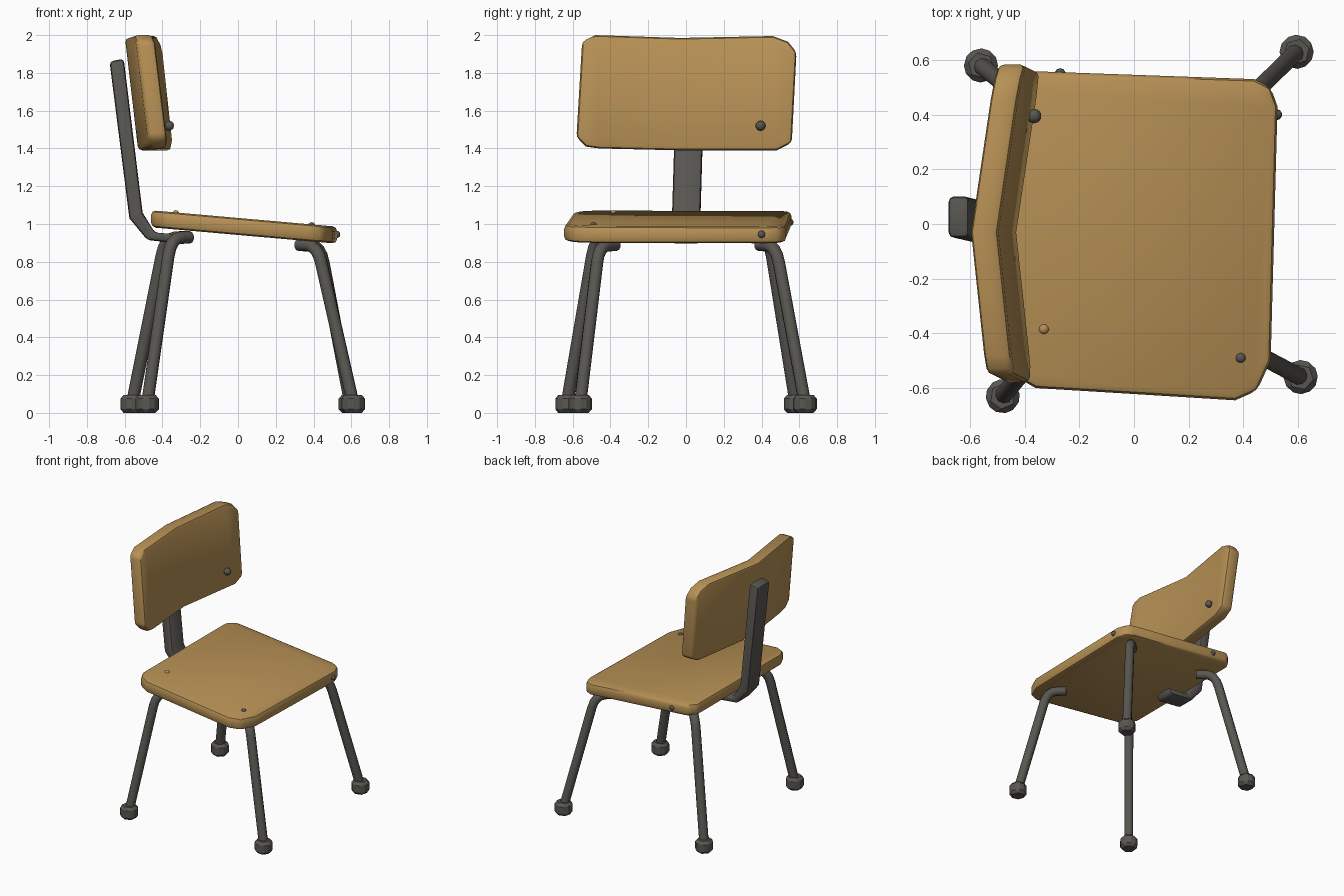
import bpy, bmesh, math
from mathutils import Vector

cube = bpy.data.objects.get("Cube")
if cube:
    bpy.data.objects.remove(cube, do_unlink=True)


def material(name, rgb):
    m = bpy.data.materials.new(name)
    m.use_nodes = True
    m.diffuse_color = (*rgb, 1)
    m.node_tree.nodes["Principled BSDF"].inputs["Base Color"].default_value = (*rgb, 1)
    return m


WOOD = material("warm wood", (0.47, 0.28, 0.09))
METAL = material("dark metal", (0.10, 0.094, 0.083))


def finish(name, bm, mat, bevel=0.0, segments=2, smooth=40):
    """Round the sharp edges, then turn the bmesh into an object."""
    bmesh.ops.recalc_face_normals(bm, faces=bm.faces)
    if bevel:
        sharp = [e for e in bm.edges if e.calc_face_angle(0) > math.radians(38)]
        bmesh.ops.bevel(bm, geom=sharp, offset=bevel, segments=segments,
                        profile=0.5, affect='EDGES', clamp_overlap=True)
    mesh = bpy.data.meshes.new(name)
    bm.to_mesh(mesh)
    bm.free()
    ob = bpy.data.objects.new(name, mesh)
    bpy.context.collection.objects.link(ob)
    mesh.materials.append(mat)
    bpy.ops.object.select_all(action='DESELECT')
    ob.select_set(True)
    bpy.context.view_layer.objects.active = ob
    bpy.ops.object.shade_smooth_by_angle(angle=math.radians(smooth))
    return ob


def slab(polygons, offset):
    """Extrude joined polygons along an offset vector into a closed slab."""
    bm = bmesh.new()
    for poly in polygons:
        bm.faces.new([bm.verts.new(p) for p in poly])
    bmesh.ops.remove_doubles(bm, verts=bm.verts, dist=0.0005)
    res = bmesh.ops.extrude_face_region(bm, geom=bm.faces[:], use_keep_orig=True)
    moved = [g for g in res["geom"] if isinstance(g, bmesh.types.BMVert)]
    bmesh.ops.translate(bm, verts=moved, vec=offset)
    return bm


# Seat: sloping board with cut corners and a slightly sunken right edge
outline = [(-0.46, -0.50), (-0.43, -0.56), (-0.36, -0.60), (0.0, -0.622), (0.37, -0.645),
           (0.45, -0.61), (0.50, -0.50), (0.525, 0.43), (0.50, 0.50), (0.44, 0.53),
           (-0.40, 0.56), (-0.455, 0.50)]
bm = slab([[(x, y, 0.942 - 0.088 * x) for x, y in outline]], Vector((0, 0, 0.09)))
bm.normal_update()
top = max(bm.faces, key=lambda f: f.calc_center_median().z)
rim = top.verts[:]
bmesh.ops.inset_region(bm, faces=[top], thickness=0.11)
for v in rim:
    if v.co.y < -0.55 and abs(v.co.x) < 0.44:
        v.co.z -= 0.022
finish("seat", bm, WOOD, 0.025)


# Backrest: leaning board folded along its vertical middle
def rest_point(y, z):
    d = y + 0.03
    return (-0.6 + 0.117 * (2 - z) + (0.15 if d > 0 else 0.11) * abs(d), y, z)


left_half = [(-0.03, 1.39), (0.48, 1.39), (0.56, 1.43), (0.585, 1.91), (0.54, 1.965),
             (0.46, 1.995), (-0.03, 1.985)]
right_half = [(-0.03, 1.985), (-0.48, 2.0), (-0.55, 1.965), (-0.58, 1.46), (-0.53, 1.41),
              (-0.46, 1.40), (-0.03, 1.39)]
bm = slab([[rest_point(*p) for p in half] for half in (left_half, right_half)],
          Vector((0.10, 0, 0)))
finish("backrest", bm, WOOD, 0.022)

# Back support: flat bar bent under the seat, profile in x and z
bar = [(-0.68, 1.86), (-0.575, 1.03), (-0.48, 0.915), (-0.29, 0.895),
       (-0.26, 0.94), (-0.44, 0.955), (-0.505, 1.06), (-0.605, 1.875)]
bm = slab([[(x, -0.075, z) for x, z in bar]], Vector((0, 0.15, 0)))
for v in bm.verts:
    v.co.y += 0.03 * max(0, v.co.z - 1)
finish("back_support", bm, METAL, 0.018)


# Legs: bent tubes splayed outwards
def tube(name, points, radius, sides=10):
    pts = [Vector(p) for p in points]
    bm = bmesh.new()
    rings = []
    for i, p in enumerate(pts):
        t = (pts[min(i + 1, len(pts) - 1)] - pts[max(i - 1, 0)]).normalized()
        u = t.cross(Vector((-t.y, t.x, 0))).normalized()
        w = t.cross(u)
        angles = [2 * math.pi * k / sides for k in range(sides)]
        rings.append([bm.verts.new(p + radius * (math.cos(a) * u + math.sin(a) * w))
                      for a in angles])
    for a, b in zip(rings, rings[1:]):
        for k in range(sides):
            n = (k + 1) % sides
            bm.faces.new((a[k], a[n], b[n], b[k]))
    bm.faces.new(rings[0])
    bm.faces.new(rings[-1])
    finish(name, bm, METAL)


# Name, foot position, bend position, height of the bend
legs = [("front_left", (0.595, 0.63), (0.435, 0.475), 0.885),
        ("front_right", (0.61, -0.56), (0.42, -0.46), 0.885),
        ("back_left", (-0.56, 0.58), (-0.385, 0.44), 0.925),
        ("back_right", (-0.48, -0.63), (-0.355, -0.48), 0.925)]
for name, foot, bend, height in legs:
    low = Vector((*foot, 0.05))
    knee = Vector((*bend, height))
    end = Vector((bend[0] - math.copysign(0.10, bend[0]),
                  bend[1] - math.copysign(0.09, bend[1]), height + 0.005))
    start = knee.lerp(low, 0.11)
    stop = knee.lerp(end, 0.5)
    curve = [start.lerp(knee, t).lerp(knee.lerp(stop, t), t) for t in (0, 0.25, 0.5, 0.75, 1)]
    tube(name + "_leg", [low, *curve, end], 0.033)

    # Rubber foot
    bm = bmesh.new()
    bmesh.ops.create_cone(bm, cap_ends=True, segments=6, radius1=0.07, radius2=0.07, depth=0.095)
    turn = math.atan2(foot[1], foot[0])
    for v in bm.verts:
        x, y = v.co.x, v.co.y
        v.co.x = x * math.cos(turn) - y * math.sin(turn) + foot[0]
        v.co.y = x * math.sin(turn) + y * math.cos(turn) + foot[1]
        v.co.z += 0.0475
    finish(name + "_foot", bm, METAL, 0.02, 1, 25)

# Small round studs
studs = [("backrest_stud", (-0.365, 0.395, 1.52), 0.027, METAL),
         ("front_edge_stud", (0.522, 0.40, 0.945), 0.02, METAL),
         ("side_stud", (-0.27, 0.55, 1.01), 0.02, METAL),
         ("seat_front_stud", (0.39, -0.49, 0.99), 0.02, METAL),
         ("seat_back_stud", (-0.33, -0.385, 1.053), 0.02, WOOD)]
for name, pos, radius, mat in studs:
    bm = bmesh.new()
    bmesh.ops.create_icosphere(bm, subdivisions=2, radius=radius)
    bmesh.ops.translate(bm, verts=bm.verts, vec=pos)
    finish(name, bm, mat)
